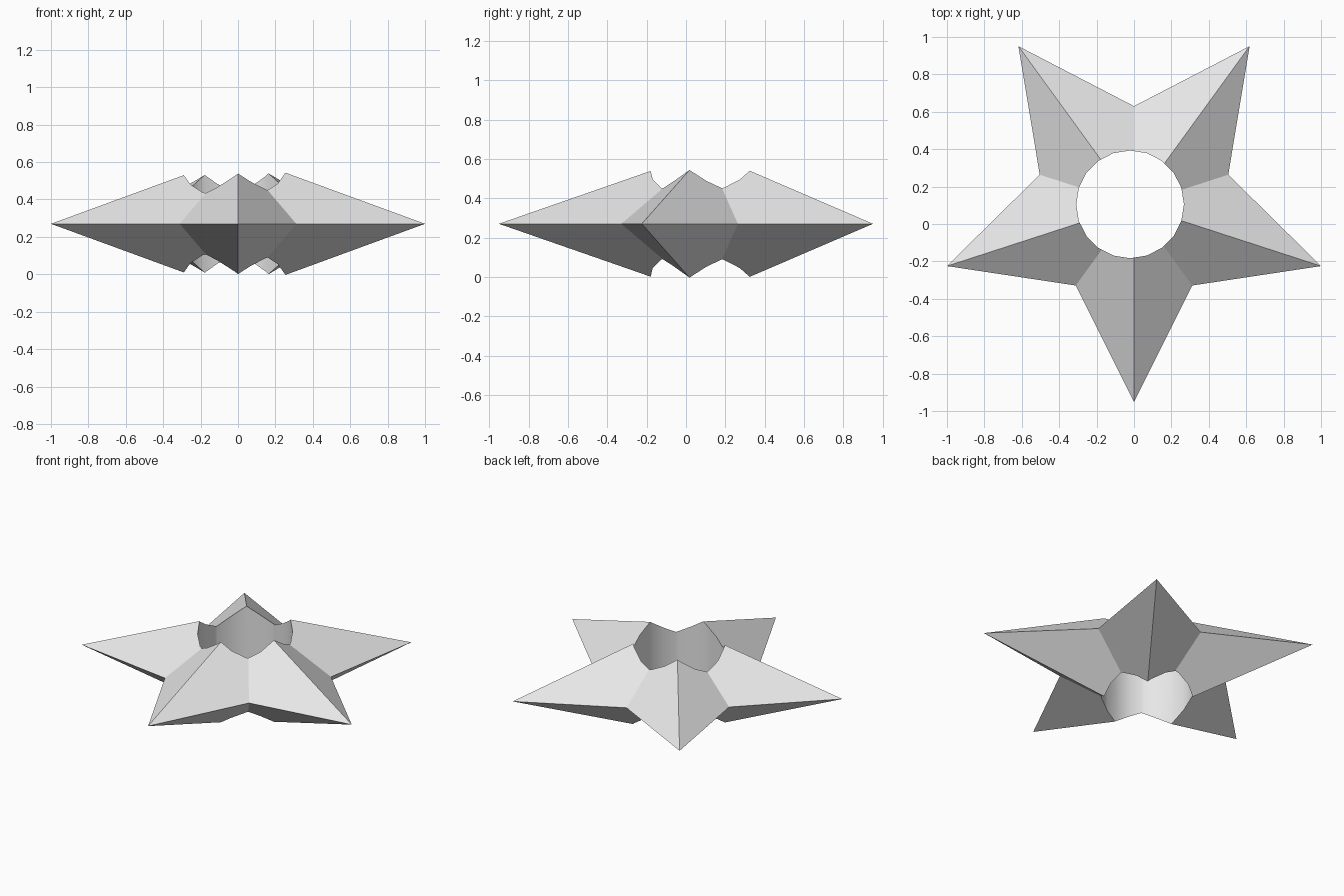
import bpy, bmesh, math

cube = bpy.data.objects.get("Cube")
if cube:
    bpy.data.objects.remove(cube, do_unlink=True)

CENTRE_Y, MID_Z = 0.1, 0.27
TIP_R, VALLEY_R, APEX_H = 1.0515, 0.53, 0.366

grey = bpy.data.materials.new("light grey")
grey.use_nodes = True
grey.diffuse_color = (0.8, 0.8, 0.8, 1)
grey.node_tree.nodes["Principled BSDF"].inputs["Base Color"].default_value = (0.8, 0.8, 0.8, 1)

# Star body: two five-pointed pyramids joined at their shared outline
bm = bmesh.new()
rim = []
for i in range(10):
    angle = -math.pi / 2 + i * math.pi / 5
    r = VALLEY_R if i % 2 else TIP_R
    rim.append(bm.verts.new((r * math.cos(angle), r * math.sin(angle), 0)))
top = bm.verts.new((0, 0, APEX_H))
bottom = bm.verts.new((0, 0, -APEX_H))
for a, b in zip(rim, rim[1:] + rim[:1]):
    bm.faces.new((a, b, top))
    bm.faces.new((b, a, bottom))
mesh = bpy.data.meshes.new("star")
bm.to_mesh(mesh)
bm.free()
mesh.materials.append(grey)
star = bpy.data.objects.new("star", mesh)
star.location = (0, CENTRE_Y, MID_Z)
bpy.context.collection.objects.link(star)

# Round hole through the middle, slightly off centre
bpy.ops.mesh.primitive_cylinder_add(vertices=20, radius=0.288, depth=2,
                                    location=(-0.021, 0.105, MID_Z))
cutter = bpy.context.object
cutter.name = "hole_cutter"
cutter.data.materials.append(grey)
cutter.hide_render = True
hole = star.modifiers.new("hole", "BOOLEAN")
hole.operation = "DIFFERENCE"
hole.solver = "EXACT"
hole.object = cutter

# Apply the cut, then smooth only the hole wall
bpy.ops.object.select_all(action="DESELECT")
star.select_set(True)
bpy.context.view_layer.objects.active = star
bpy.ops.object.modifier_apply(modifier=hole.name)
bpy.data.objects.remove(cutter, do_unlink=True)
bpy.ops.object.shade_smooth_by_angle(angle=math.radians(25))
